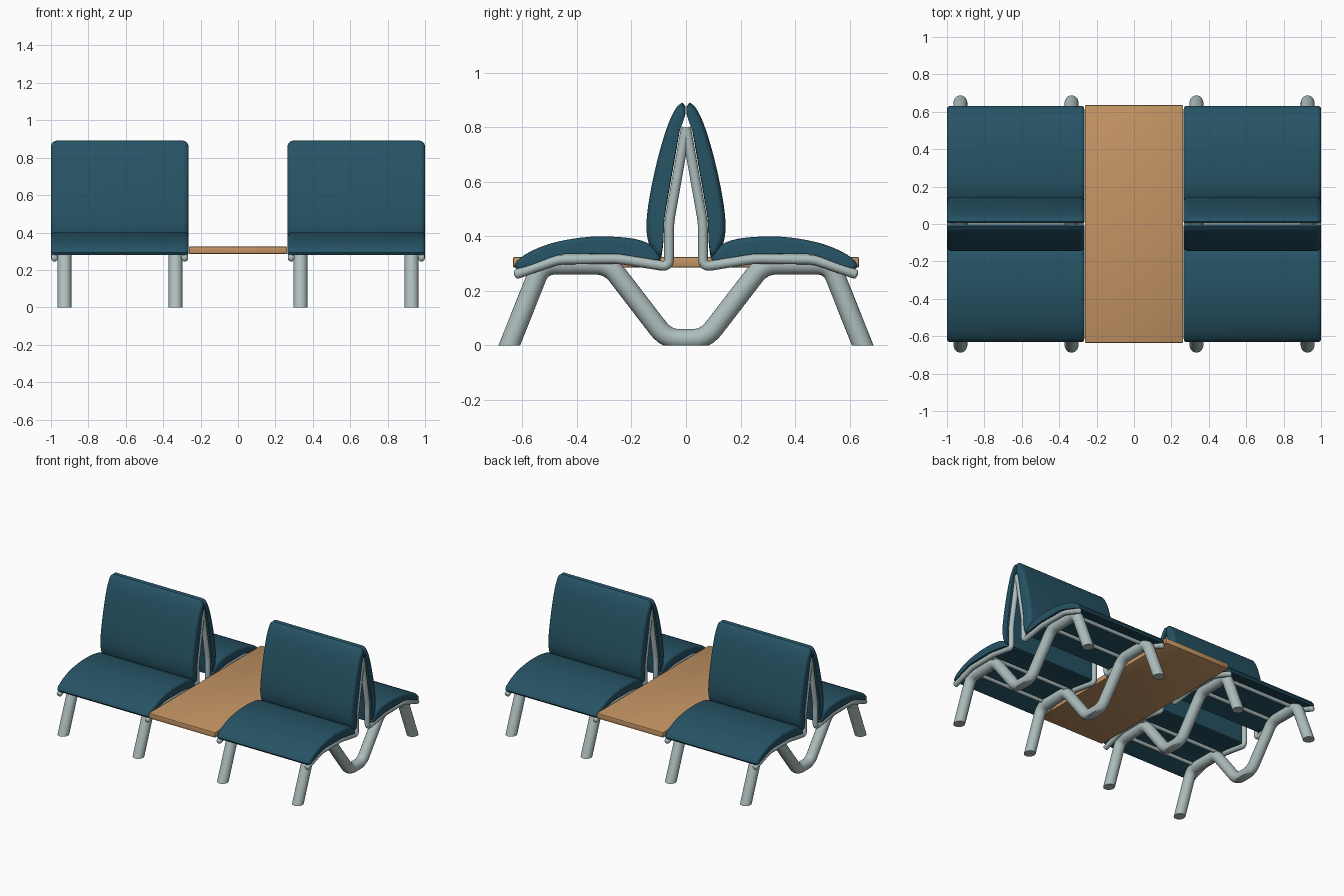
import bpy, bmesh, math
from mathutils import Vector

if "Cube" in bpy.data.objects:
    bpy.data.objects.remove(bpy.data.objects["Cube"])


def material(name, rgb):
    m = bpy.data.materials.new(name)
    m.diffuse_color = (*rgb, 1)
    m.use_nodes = True
    m.node_tree.nodes["Principled BSDF"].inputs["Base Color"].default_value = m.diffuse_color
    return m


TEAL = material("teal upholstery", (0.019, 0.086, 0.128))
GREY = material("pale grey metal", (0.42, 0.51, 0.51))
WOOD = material("light wood", (0.55, 0.296, 0.127))


def finish(bm, name, mat, angle=40):
    bmesh.ops.recalc_face_normals(bm, faces=bm.faces)
    me = bpy.data.meshes.new(name)
    bm.to_mesh(me)
    bm.free()
    ob = bpy.data.objects.new(name, me)
    bpy.context.collection.objects.link(ob)
    me.materials.append(mat)
    bpy.ops.object.select_all(action='DESELECT')
    ob.select_set(True)
    bpy.context.view_layer.objects.active = ob
    bpy.ops.object.shade_smooth_by_angle(angle=math.radians(angle))
    return ob


def fillet(pts, d, steps=6):
    """Round the corners of a polyline."""
    out = [pts[0]]
    for a, b, c in zip(pts, pts[1:], pts[2:]):
        p = b + (a - b).normalized() * min(d, (a - b).length * 0.45)
        q = b + (c - b).normalized() * min(d, (c - b).length * 0.45)
        for i in range(steps + 1):
            t = i / steps
            out.append(p * (1 - t) ** 2 + b * 2 * t * (1 - t) + q * t * t)
    return out + [pts[-1]]


def tube(name, pts, r, side, corner=0.0, sides=20, round_start=False, cut_floor=False):
    """Sweep a circle along a planar path; side is the normal of the path's plane."""
    pts = [Vector(p) for p in pts]
    if corner:
        pts = fillet(pts, corner)
    n = len(pts)
    rings = []
    for i, p in enumerate(pts):
        t = (pts[min(i + 1, n - 1)] - pts[max(i - 1, 0)]).normalized()
        if i == 0 and round_start:
            for a in (80, 60, 40, 20):
                a = math.radians(a)
                rings.append((p - t * r * math.sin(a) * 0.6, t, r * math.cos(a)))
        rings.append((p, t, r))
    side = Vector(side)
    bm = bmesh.new()
    loops = []
    for p, t, rad in rings:
        u = t.cross(side).normalized()
        loops.append([bm.verts.new(p + (side * math.cos(a) + u * math.sin(a)) * rad)
                      for a in (2 * math.pi * k / sides for k in range(sides))])
    skin(bm, loops)
    if cut_floor:
        bmesh.ops.bisect_plane(bm, geom=bm.verts[:] + bm.edges[:] + bm.faces[:],
                               plane_co=(0, 0, 0), plane_no=(0, 0, 1), clear_inner=True)
        bmesh.ops.holes_fill(bm, edges=[e for e in bm.edges if e.is_boundary], sides=0)
    return finish(bm, name, GREY)


def skin(bm, loops):
    m = len(loops[0])
    for a, b in zip(loops, loops[1:]):
        for k in range(m):
            bm.faces.new((a[k], a[(k + 1) % m], b[(k + 1) % m], b[k]))
    bm.faces.new(loops[0])
    bm.faces.new(loops[-1])


def spline(ctrl, n=22):
    """Catmull-Rom curve sampled at n + 1 points."""
    c = [Vector(p) for p in ctrl]
    c = [c[0] * 2 - c[1]] + c + [c[-1] * 2 - c[-2]]
    segs = len(c) - 3
    out = []
    for i in range(n + 1):
        s = min(int(i * segs / n), segs - 1)
        t = i * segs / n - s
        p0, p1, p2, p3 = c[s:s + 4]
        out.append(0.5 * (2 * p1 + (p2 - p0) * t + (2 * p0 - 5 * p1 + 4 * p2 - p3) * t * t
                          + (3 * p1 - p0 - 3 * p2 + p3) * t ** 3))
    return out


def cushion(name, outer, inner, sx, sy, r=0.03):
    """Padded slab across x with rounded ends; outer and inner are (y, z) curves."""
    outer, inner = spline(outer), spline(inner)
    centre = sum(outer + inner, Vector((0, 0))) / (len(outer) * 2)
    ends = [(X0 + r * (1 - math.cos(a)), r * (1 - math.sin(a)))
            for a in (math.radians(15 * k) for k in range(7))]
    stations = ends + [(X0 + X1 - x, o) for x, o in reversed(ends)]
    bm = bmesh.new()
    loops = []
    for x, o in stations:
        ring = [i.lerp(p, 1 - o * 9) for p, i in zip(outer, inner)] + inner[::-1]
        ring = [centre + (p - centre) * (1 - o / 0.29) for p in ring]
        loops.append([bm.verts.new((sx * x, sy * p.x, p.y)) for p in ring])
    skin(bm, loops)
    return finish(bm, name, TEAL, 50)


X0, X1 = 0.265, 1.0
SEAT_TOP = [(-0.63, 0.293), (-0.615, 0.315), (-0.57, 0.345), (-0.49, 0.376), (-0.39, 0.395),
            (-0.30, 0.40), (-0.20, 0.393), (-0.14, 0.375), (-0.105, 0.345), (-0.092, 0.318)]
SEAT_BASE = [(-0.622, 0.281), (-0.60, 0.287), (-0.55, 0.305), (-0.47, 0.333), (-0.39, 0.336),
             (-0.30, 0.336), (-0.24, 0.335), (-0.18, 0.326), (-0.12, 0.317), (-0.096, 0.312)]
BACK_FRONT = [(-0.108, 0.325), (-0.137, 0.375), (-0.145, 0.45), (-0.131, 0.56), (-0.10, 0.70),
              (-0.066, 0.81), (-0.037, 0.87), (-0.014, 0.891)]
BACK_REAR = [(-0.09, 0.325), (-0.083, 0.38), (-0.08, 0.455), (-0.063, 0.56), (-0.04, 0.69),
             (-0.02, 0.80), (-0.003, 0.845), (-0.002, 0.878)]

for sx in (-1, 1):
    for sy in (-1, 1):
        # upholstery
        cushion("seat_cushion", SEAT_TOP, SEAT_BASE, sx, -sy, 0.022)
        cushion("back_cushion", BACK_FRONT, BACK_REAR, sx, -sy)
        # thin rails that carry seat and back
        for x in (0.284, 0.981):
            path = [(-0.62, 0.262), (-0.47, 0.315), (-0.25, 0.318), (-0.062, 0.288),
                    (-0.062, 0.45), (0, 0.80)]
            tube("seat_rail", [(sx * x, -sy * y, z) for y, z in path], 0.018, (1, 0, 0),
                 corner=0.03, sides=16, round_start=True)
        # cross bars under the seat
        for y in (0.49, 0.27):
            tube("cross_bar", [(sx * 0.284, sy * y, 0.311), (sx * 0.981, sy * y, 0.311)],
                 0.013, (0, 0, 1), sides=12)
    # bent leg tubes running front to back
    for x in (0.334, 0.928):
        half = [(-0.668, -0.05), (-0.53, 0.297), (-0.282, 0.297), (-0.071, 0.023)]
        path = half + [(-y, z) for y, z in reversed(half)]
        tube("leg_tube", [(sx * x, y, z) for y, z in path], 0.037, (1, 0, 0),
             corner=0.05, sides=24, cut_floor=True)

# table board between the seats
bm = bmesh.new()
bmesh.ops.create_cube(bm, size=1)
for v in bm.verts:
    v.co = (v.co.x * 0.526, v.co.y * 1.27, 0.305 + v.co.z * 0.038)
bmesh.ops.bevel(bm, geom=bm.edges[:], offset=0.005, segments=2, affect='EDGES', profile=0.5)
finish(bm, "table_board", WOOD, 35)
